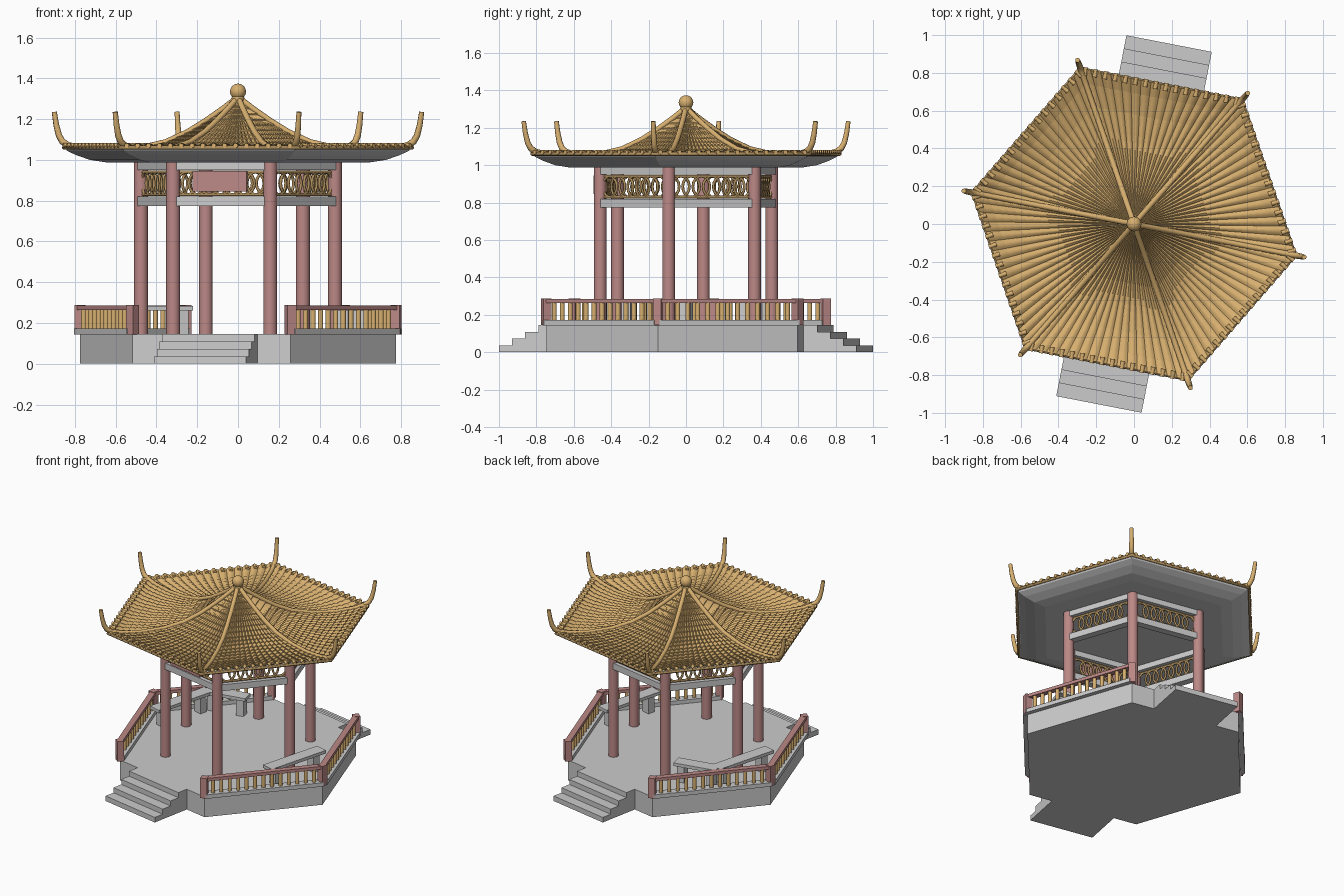
import bpy, bmesh, math
from mathutils import Matrix, Vector

if "Cube" in bpy.data.objects:
    bpy.data.objects.remove(bpy.data.objects["Cube"])

TURN = -11  # whole pavilion is rotated about z


def mat(name, c):
    m = bpy.data.materials.new(name)
    m.diffuse_color = (*c, 1)
    m.use_nodes = True
    m.node_tree.nodes["Principled BSDF"].inputs["Base Color"].default_value = m.diffuse_color
    return m


GOLD = mat("gold", (0.68, 0.43, 0.16))
RED = mat("red", (0.50, 0.25, 0.24))
BROWN = mat("brown", (0.42, 0.27, 0.11))


def P(deg, r, z=0.0):
    a = math.radians(deg + TURN)
    return Vector((r * math.cos(a), r * math.sin(a), z))


def finish(name, bm, material=None, smooth=None):
    me = bpy.data.meshes.new(name)
    bm.to_mesh(me)
    bm.free()
    ob = bpy.data.objects.new(name, me)
    bpy.context.collection.objects.link(ob)
    if material:
        me.materials.append(material)
    if smooth:
        bpy.ops.object.select_all(action='DESELECT')
        bpy.context.view_layer.objects.active = ob
        ob.select_set(True)
        bpy.ops.object.shade_smooth_by_angle(angle=math.radians(smooth))
    return ob


def box(bm, c, size, yaw=0.0):
    m = Matrix.Translation(c) @ Matrix.Rotation(yaw, 4, 'Z') @ Matrix.Diagonal((*size, 1))
    bmesh.ops.create_cube(bm, size=1, matrix=m)


def bar(bm, a, b, width, height):
    d = b - a
    box(bm, (a + b) / 2, (d.length, width, height), math.atan2(d.y, d.x))


def cyl(bm, c, r, h, n=16, r2=None):
    bmesh.ops.create_cone(bm, cap_ends=True, segments=n, radius1=r, radius2=r if r2 is None else r2,
                          depth=h, matrix=Matrix.Translation(c))


def tubes(name, paths, radius, material, cyclic=False, res=2):
    cu = bpy.data.curves.new(name, 'CURVE')
    cu.dimensions = '3D'
    cu.bevel_depth = radius
    cu.bevel_resolution = res
    cu.use_fill_caps = True
    for pts in paths:
        s = cu.splines.new('POLY')
        s.points.add(len(pts) - 1)
        for q, p in zip(s.points, pts):
            q.co = (p[0], p[1], p[2], 1)
            q.radius = p[3] if len(p) > 3 else 1
        s.use_cyclic_u = cyclic
    cu.materials.append(material)
    ob = bpy.data.objects.new(name, cu)
    bpy.context.collection.objects.link(ob)


# hexagonal platform
bm = bmesh.new()
low = [bm.verts.new(P(60 * k, 0.79, 0)) for k in range(6)]
top = [bm.verts.new(P(60 * k, 0.79, 0.145)) for k in range(6)]
bm.faces.new(low[::-1])
bm.faces.new(top)
for k in range(6):
    j = (k + 1) % 6
    bm.faces.new((low[k], low[j], top[j], top[k]))
finish("platform", bm)

# front and back stairs
bm = bmesh.new()
for side in (-90, 90):
    for i in range(4):
        h, out = 0.03625 * (i + 1), 0.973 - 0.071 * i
        box(bm, P(side, (out + 0.66) / 2, h / 2), (out - 0.66, 0.46, h), math.radians(side + TURN))
finish("stairs", bm)

# columns
bm = bmesh.new()
for k in range(6):
    cyl(bm, P(60 * k, 0.485, 0.567), 0.034, 0.845, 24)
finish("columns", bm, RED, 40)

# upper and lower ring beams
bm = bmesh.new()
for k in range(6):
    for z, h in ((0.797, 0.045), (0.975, 0.05)):
        bar(bm, P(60 * k, 0.485, z), P(60 * k + 60, 0.485, z), 0.05, h)
finish("ring_beams", bm)

# lattice of interlocking rings between the beams
rings, rails = [], []
for k in range(6):
    a, b = P(60 * k, 0.485, 0.885), P(60 * k + 60, 0.485, 0.885)
    d = (b - a).normalized()
    for i in range(7):
        c = (a + b) / 2 + d * (i - 3) * 0.058
        rings.append([c + d * 0.048 * math.cos(t * math.pi / 8)
                      + Vector((0, 0, 0.056 * math.sin(t * math.pi / 8))) for t in range(16)])
    for z in (0.83, 0.94):
        rails.append([(p.x, p.y, z) for p in (a, b)])
tubes("lattice_rings", rings, 0.0075, BROWN, True, 1)
tubes("lattice_rails", rails, 0.008, BROWN, False, 1)

# blank name board over the entrance
bm = bmesh.new()
box(bm, P(-90, 0.462, 0.895), (0.03, 0.27, 0.1), math.radians(-90 + TURN))
finish("name_board", bm, RED)

# balustrade on the four closed sides
curb, rail, balu = bmesh.new(), bmesh.new(), bmesh.new()
for k in (0, 2, 3, 5):
    a, b = P(60 * k, 0.79), P(60 * k + 60, 0.79)
    up = lambda z: Vector((0, 0, z))
    bar(curb, a + up(0.158), b + up(0.158), 0.06, 0.028)
    bar(rail, a + up(0.274), b + up(0.274), 0.04, 0.022)
    for i in range(13):
        cyl(balu, a.lerp(b, (i + 1) / 14) + up(0.217), 0.013, 0.094, 10)
for k in range(6):
    box(rail, P(60 * k, 0.79, 0.216), (0.045, 0.045, 0.143), math.radians(60 * k + TURN))
finish("curb", curb)
finish("handrail_and_posts", rail, RED)
finish("balusters", balu, GOLD, 40)

# stone benches
bm = bmesh.new()
for a, b in (((0.5, -0.38), (0.62, 0.06)), ((-0.62, -0.06), (-0.5, 0.38)), ((-0.52, 0.38), (-0.23, 0.44))):
    a, b = Vector((*a, 0.273)), Vector((*b, 0.273))
    bar(bm, a, b, 0.09, 0.022)
    for t in (0.15, 0.85):
        c = a.lerp(b, t)
        box(bm, (c.x, c.y, 0.203), (0.05, 0.06, 0.12), math.atan2(b.y - a.y, b.x - a.x))
finish("benches", bm)

# dished roof profile
PROFILE = [(0.02, 1.28), (0.08, 1.235), (0.16, 1.18), (0.25, 1.125), (0.36, 1.075),
           (0.5, 1.043), (0.65, 1.033), (0.78, 1.043), (0.87, 1.064)]


def roof_z(r):
    for (r0, z0), (r1, z1) in zip(PROFILE, PROFILE[1:]):
        if r <= r1:
            return z0 + (z1 - z0) * (r - r0) / (r1 - r0)
    return PROFILE[-1][1]


# tiled roof: rounded tile columns with stepped courses
ROWS, COLS, SUB = 20, 16, 4
bm = bmesh.new()
for k in range(6):
    prev = None
    for i in range(ROWS):
        for end in (0, 1):
            r = 0.02 + 0.85 * (i + end) / ROWS
            a, b = P(60 * k, r), P(60 * k + 60, r)
            line = []
            for j in range(COLS * SUB + 1):
                p = a.lerp(b, j / (COLS * SUB))
                wave = 0.011 * abs(math.sin(math.pi * j / SUB)) * min(1, r / 0.3)
                line.append(bm.verts.new((p.x, p.y, roof_z(r) + wave + 0.007 * end)))
            if prev:
                for j in range(COLS * SUB):
                    bm.faces.new((prev[j], line[j], line[j + 1], prev[j + 1]))
            prev = line
finish("roof_tiles", bm, GOLD, 50)

# grey upturned soffit
bm = bmesh.new()
prev = None
for r, z in ((0.01, 0.995), (0.5, 0.988), (0.66, 0.988), (0.74, 1.0), (0.81, 1.024), (0.855, 1.045), (0.865, 1.06)):
    ring = [bm.verts.new(P(60 * k, r, z)) for k in range(6)]
    if prev:
        for k in range(6):
            j = (k + 1) % 6
            bm.faces.new((prev[k], prev[j], ring[j], ring[k]))
    else:
        bm.faces.new(ring)
    prev = ring
bmesh.ops.recalc_face_normals(bm, faces=bm.faces)
for f in bm.faces:
    if f.normal.z > 0:
        f.normal_flip()
finish("soffit", bm)

# hip ridges ending in upswept horns
paths = []
for k in range(6):
    pts = [(r, z + 0.012, 1) for r, z in PROFILE[:-1]]
    pts += [(0.85, 1.072, 1.1), (0.878, 1.09, 1.1), (0.895, 1.12, 1.05), (0.908, 1.17, 0.95), (0.918, 1.235, 0.85)]
    paths.append([(*P(60 * k, r, z), w) for r, z, w in pts])
tubes("hip_ridges", paths, 0.015, GOLD)

# eave edging with round tile ends
tubes("eave_edge", [[P(60 * k, 0.87, 1.06) for k in range(6)]], 0.01, BROWN, True)
ends = []
for k in range(6):
    n = P(60 * k + 30, 1)
    for i in range(COLS):
        c = P(60 * k, 0.87, 1.07).lerp(P(60 * k + 60, 0.87, 1.07), (i + 0.5) / COLS)
        ends.append([c - n * 0.03, c + n * 0.012])
tubes("eave_tile_ends", ends, 0.012, GOLD)

# ball finial on the apex
bm = bmesh.new()
cyl(bm, (0, 0, 1.285), 0.034, 0.06, 20, 0.03)
bmesh.ops.create_uvsphere(bm, u_segments=24, v_segments=14, radius=0.039, matrix=Matrix.Translation((0, 0, 1.335)))
finish("finial", bm, GOLD, 40)
